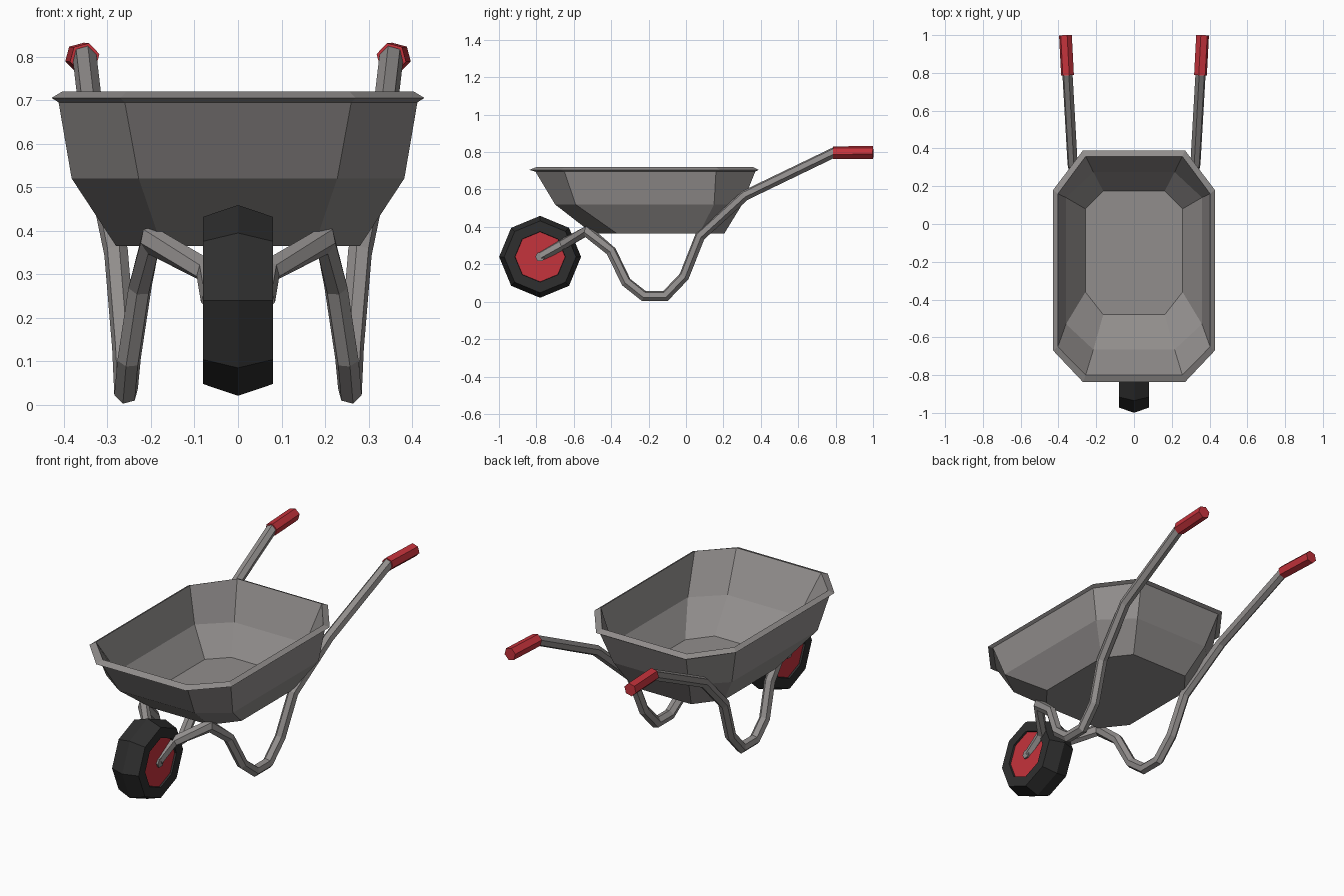
import bpy, bmesh, math
from mathutils import Vector

if "Cube" in bpy.data.objects:
    bpy.data.objects.remove(bpy.data.objects["Cube"])


def material(name, color):
    m = bpy.data.materials.new(name)
    m.diffuse_color = color
    m.use_nodes = True
    m.node_tree.nodes["Principled BSDF"].inputs["Base Color"].default_value = m.diffuse_color
    return m


def loft(name, rings, mat, mirror=False, caps=True):
    """Skin a list of equal-length vertex rings into one flat-shaded object."""
    bm = bmesh.new()
    vs = [[bm.verts.new(p) for p in r] for r in rings]
    n = len(vs[0])
    for a, b in zip(vs, vs[1:]):
        for i in range(n):
            j = (i + 1) % n
            bm.faces.new((a[i], a[j], b[j], b[i]))
    if caps:
        bm.faces.new(vs[0][::-1])
        bm.faces.new(vs[-1])
    bmesh.ops.remove_doubles(bm, verts=bm.verts, dist=1e-5)
    bmesh.ops.recalc_face_normals(bm, faces=bm.faces)
    me = bpy.data.meshes.new(name)
    bm.to_mesh(me)
    bm.free()
    ob = bpy.data.objects.new(name, me)
    bpy.context.collection.objects.link(ob)
    me.materials.append(mat)
    if mirror:
        ob.modifiers.new("Mirror", 'MIRROR').use_mirror_merge = False
    return ob


def sweep(path, radius, sides=6, phase=math.radians(15)):
    """Mitred rings of a round-ish section along a path."""
    pts = [Vector(p) for p in path]
    rings = []
    for i, p in enumerate(pts):
        d0 = (p - pts[max(i - 1, 0)]).normalized()
        d1 = (pts[min(i + 1, len(pts) - 1)] - p).normalized()
        t = (d0 + d1).normalized()
        side = (Vector((1, 0, 0)) - t * t.x).normalized()
        up = t.cross(side)
        stretch = 1 / max(t.dot(d1 if d1.length else d0), 0.5)
        ring = []
        for k in range(sides):
            a = phase + 2 * math.pi * k / sides
            ring.append(p + radius * (math.cos(a) * side + stretch * math.sin(a) * up))
        rings.append(ring)
    return rings


def tub_ring(hx, cx, y0, cy0, cy1, y1, z):
    """Rectangle with cut corners."""
    half = [(cx, y0), (hx, cy0), (hx, cy1), (cx, y1)]
    return [(x, y, z) for x, y in half] + [(-x, y, z) for x, y in reversed(half)]


def wheel_ring(x, r, n=8, cy=-0.78, cz=0.24):
    """Polygon around the wheel axis."""
    return [(x, cy + r * math.cos(k * 2 * math.pi / n), cz + r * math.sin(k * 2 * math.pi / n))
            for k in range(n)]


red = material("red", (0.56, 0.033, 0.045, 1))
black = material("black rubber", (0.028, 0.028, 0.028, 1))
metal = material("grey metal", (0.285, 0.27, 0.265, 1))

# Tub: outside from floor up, over the rim, then down the inside
loft("tub", [tub_ring(*r) for r in (
    (0.28, 0.175, -0.50, -0.37, 0.07, 0.205, 0.365),
    (0.382, 0.228, -0.70, -0.59, 0.15, 0.30, 0.52),
    (0.412, 0.26, -0.805, -0.65, 0.16, 0.37, 0.695),
    (0.428, 0.27, -0.837, -0.67, 0.18, 0.39, 0.705),
    (0.403, 0.256, -0.80, -0.65, 0.16, 0.358, 0.72),
    (0.36, 0.215, -0.665, -0.53, 0.14, 0.275, 0.525),
    (0.257, 0.163, -0.48, -0.36, 0.08, 0.175, 0.385))], metal)

# Bent tube on each side: axle, leg and handle in one run
loft("frame_tubes", sweep([
    (0.058, -0.775, 0.243), (0.07, -0.66, 0.307), (0.20, -0.53, 0.378),
    (0.225, -0.40, 0.27), (0.25, -0.32, 0.105), (0.257, -0.225, 0.03),
    (0.257, -0.11, 0.03), (0.262, -0.01, 0.135), (0.28, 0.075, 0.35),
    (0.325, 0.315, 0.568), (0.352, 0.79, 0.797), (0.36, 0.90, 0.797)],
    0.028), metal, mirror=True)

# Axle through the hub
loft("axle", [wheel_ring(-0.08, 0.026, 6), wheel_ring(0.08, 0.026, 6)], metal)

# Handle grips
loft("grips", sweep([(0.352, 0.787, 0.797), (0.363, 1.0, 0.798)], 0.035), red, mirror=True)

# Tyre (closed ring) and hub disc
tyre = [(-0.08, 0.135), (-0.08, 0.192), (0, 0.219), (0.08, 0.192), (0.08, 0.135),
        (0.05, 0.13), (-0.05, 0.13), (-0.08, 0.135)]
loft("tyre", [wheel_ring(x, r) for x, r in tyre], black, caps=False)
loft("wheel_hub", [wheel_ring(-0.07, 0.134), wheel_ring(0.07, 0.134)], red)
